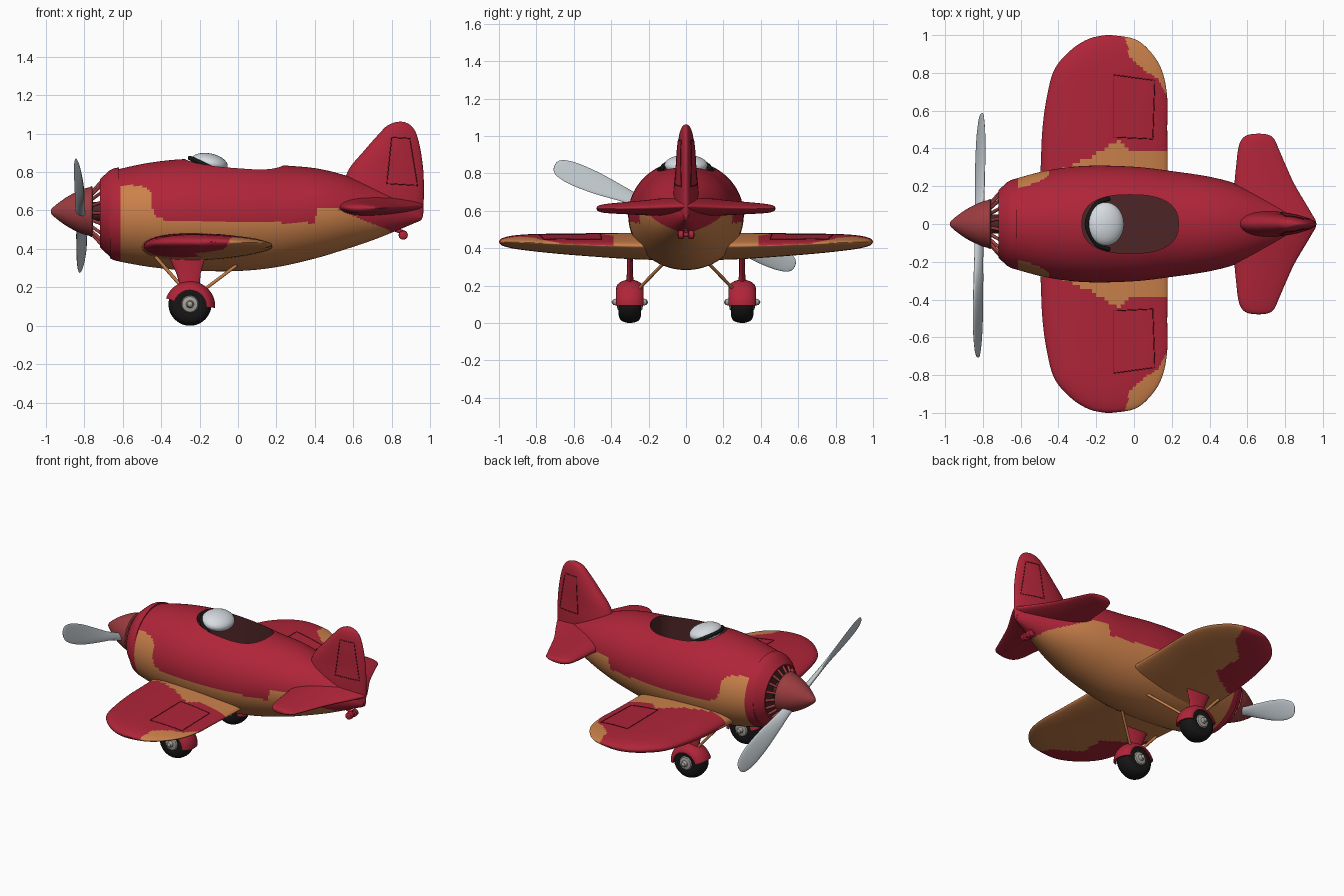
import bpy, bmesh, math
from mathutils import Vector, Matrix
from mathutils.bvhtree import BVHTree

if "Cube" in bpy.data.objects:
    bpy.data.objects.remove(bpy.data.objects["Cube"])

def material(name, rgb):
    m = bpy.data.materials.new(name)
    m.diffuse_color = (*rgb, 1)
    m.use_nodes = True
    m.node_tree.nodes["Principled BSDF"].inputs["Base Color"].default_value = m.diffuse_color
    return m

RED = material("red paint", (0.43, 0.018, 0.04))
ORANGE = material("orange paint", (0.60, 0.22, 0.07))
SPIN = material("dull red", (0.33, 0.045, 0.05))
GREY = material("blade grey", (0.54, 0.59, 0.62))
GLASS = material("pale glass", (0.68, 0.72, 0.76))
BLACK = material("black rubber", (0.008, 0.008, 0.008))
STEEL = material("hub steel", (0.38, 0.36, 0.33))
DARK = material("cockpit brown", (0.075, 0.018, 0.019))
LINE = material("seam dark red", (0.12, 0.008, 0.014))
TAU = 2 * math.pi

def spline(keys, n):
    """Catmull-Rom resampling of key tuples, n steps per span."""
    out = []
    for i in range(len(keys) - 1):
        p = [keys[max(0, min(len(keys) - 1, i + k))] for k in (-1, 0, 1, 2)]
        for s in range(n):
            t = s / n
            out.append(tuple(0.5 * (2*b + (c-a)*t + (2*a-5*b+4*c-d)*t*t + (3*b-a-3*c+d)*t**3)
                             for a, b, c, d in zip(*p)))
    return out + [tuple(keys[-1])]

def lerp(pts, x):
    for (x0, v0), (x1, v1) in zip(pts, pts[1:]):
        if x <= x1:
            return v0 + (v1 - v0) * max(0, (x - x0)) / (x1 - x0)
    return pts[-1][1]

def loft(name, rings, mats, rule=None):
    """Skin closed rings of points and cap both ends."""
    bm = bmesh.new()
    vs = [[bm.verts.new(p) for p in r] for r in rings]
    n = len(rings[0])
    for a, b in zip(vs, vs[1:]):
        for j in range(n):
            bm.faces.new((a[j], a[(j+1) % n], b[(j+1) % n], b[j]))
    bm.faces.new(vs[0])
    bm.faces.new(vs[-1])
    bmesh.ops.recalc_face_normals(bm, faces=bm.faces)
    bm.normal_update()
    for f in bm.faces:
        f.smooth = True
        if rule:
            f.material_index = rule(f.calc_center_median(), f.normal)
    me = bpy.data.meshes.new(name)
    bm.to_mesh(me)
    bm.free()
    for m in mats:
        me.materials.append(m)
    ob = bpy.data.objects.new(name, me)
    bpy.context.collection.objects.link(ob)
    return ob

def lathe(name, prof, centre, axis, mat, n=48):
    """Spin (offset, radius) points round the x or y axis."""
    def pt(o, r, t):
        c, s = r * math.cos(t), r * math.sin(t)
        return Vector(centre) + Vector((o, c, s) if axis == "x" else (c, o, s))
    return loft(name, [[pt(o, max(r, 1e-4), TAU*j/n) for j in range(n)] for o, r in prof], [mat])

def tube(name, pts, r, mat, cyclic=False):
    cu = bpy.data.curves.new(name, "CURVE")
    cu.dimensions = "3D"
    cu.bevel_depth, cu.bevel_resolution, cu.use_fill_caps = r, 2, True
    sp = cu.splines.new("POLY")
    sp.points.add(len(pts) - 1)
    for p, q in zip(sp.points, pts):
        p.co = (*q, 1)
    sp.use_cyclic_u = cyclic
    cu.materials.append(mat)
    ob = bpy.data.objects.new(name, cu)
    bpy.context.collection.objects.link(ob)
    return ob

def foil(lead, trail, half, n=64):
    """Rounded aerofoil section as (x, thickness) points."""
    c, a = (lead + trail) / 2, (trail - lead) / 2
    return [(c + a*math.cos(TAU*j/n), half*math.sin(TAU*j/n)*(1 - 0.3*math.cos(TAU*j/n))) for j in range(n)]

def mirrored(keys):
    return [(-k[0], *k[1:]) for k in reversed(keys[1:])] + keys

# Fuselage: x, top, bottom, half width
hull = [(-.665,.80,.35,.225), (-.62,.815,.335,.242), (-.45,.85,.305,.285), (-.25,.868,.287,.308),
        (0,.86,.285,.303), (.2,.838,.305,.28), (.4,.82,.35,.25), (.55,.785,.395,.21),
        (.7,.73,.445,.145), (.85,.665,.505,.07), (.955,.6,.55,.015)]
edge = [(-.5,.73), (-.455,.70), (-.45,.62), (-.42,.56), (-.3,.54), (.40,.535), (.41,.615), (.55,.605),
        (.62,.56), (.78,.50), (.82,.46)]
def hull_rule(c, n):
    return 1 if c.x > -.615 and c.z < lerp(edge, c.x) else 0
def oval(x, t, b, w, n=112):
    return [(x, w*math.cos(TAU*j/n), (t+b)/2 + (t-b)/2*math.sin(TAU*j/n)) for j in range(n)]
fuselage = loft("fuselage", [oval(*k) for k in spline(hull, 16)], [RED, ORANGE, DARK], hull_rule)

# Cockpit opening
def plan(z, n=64):
    p = lambda v: math.copysign(abs(v) ** 0.8, v)
    return [(-.02 + .255*p(math.cos(TAU*j/n)), .155*p(math.sin(TAU*j/n)), z) for j in range(n)]
cutter = loft("cockpit_cutter", [plan(.56), plan(1.0)], [RED, ORANGE, DARK], lambda c, n: 2)
cutter.hide_render = True
mod = fuselage.modifiers.new("cockpit", "BOOLEAN")
mod.object, mod.operation, mod.solver = cutter, "DIFFERENCE", "EXACT"
bpy.context.view_layer.objects.active = fuselage
bpy.ops.object.modifier_apply(modifier="cockpit")
bpy.data.objects.remove(cutter)

# Windscreen and its black frame
bpy.ops.mesh.primitive_uv_sphere_add(segments=40, ring_count=20, radius=1, location=(-.15, 0, .845), rotation=(0, .2, 0))
screen = bpy.context.object
screen.name = "windscreen"
screen.scale = (.098, .115, .052)
screen.data.materials.append(GLASS)
tube("windscreen_frame", spline([(-.13,-.135,.815), (-.2,-.105,.85), (-.25,0,.873), (-.2,.105,.85), (-.13,.135,.815)], 8), .012, BLACK)

# Nose: cowl ring, intake back, vanes, spinner
HUB = (0, 0, .585)
lathe("cowl", [(-.66,.15), (-.70,.158), (-.718,.168), (-.718,.178), (-.70,.195), (-.67,.222), (-.65,.233), (-.62,.239), (-.62,.2)], HUB, "x", RED, 64)
lathe("intake_back", [(-.69,.16), (-.66,.17)], HUB, "x", DARK)
for i in range(18):
    a = TAU * i / 18
    ring = lambda x, r: (x, r*math.cos(a), .587 + r*math.sin(a))
    tube("intake_vane", [ring(-.765, .105), ring(-.70, .178)], .009, SPIN)
lathe("spinner", spline([(-.974,0), (-.965,.02), (-.90,.07), (-.83,.108), (-.775,.126), (-.757,.122), (-.757,0)], 5), (0, 0, .594), "x", SPIN)
lathe("propeller_shaft", [(-.76,.05), (-.67,.05)], (0, 0, .594), "x", DARK)

# Propeller: span, half chord, half thickness, twist
blade = [(0,.03,.016,.9), (.15,.03,.015,.8), (.3,.046,.012,.55), (.45,.062,.010,.42), (.58,.064,.008,.35),
         (.66,.05,.006,.3), (.69,.028,.004,.3), (.697,.004,.002,.3)]
span = Vector((-.015, -.923, .385)).normalized()
flat = Vector((0, .385, .923))
def blade_ring(s, w, h, tw, n=24):
    side = -1 if s < 0 else 1
    chord = flat*math.cos(tw)*side + Vector((-1, 0, 0))*math.sin(tw)
    thick = span.cross(chord)
    o = Vector((-.82, -.06, .573)) + span*s
    return [o + chord*w*math.cos(TAU*j/n) + thick*h*math.sin(TAU*j/n) for j in range(n)]
for s, nm in ((1, "propeller_blade_upper"), (-1, "propeller_blade_lower")):
    loft(nm, [blade_ring(k[0]*s + s*1e-5, *k[1:]) for k in spline(blade, 6)], [GREY])

# Wing: y, leading x, trailing x, half thickness, mid z
wing = [(0,-.51,.18,.072,.41), (.28,-.495,.178,.068,.412), (.5,-.485,.176,.06,.418), (.68,-.46,.175,.052,.424),
        (.82,-.42,.145,.044,.43), (.92,-.335,.08,.034,.433), (.98,-.24,.0,.02,.434), (1.0,-.15,-.12,.003,.435)]
root = [(-.5,.28), (-.39,.29), (-.22,.36), (-.08,.445), (-.02,.385), (.18,.385)]
tip = [(-.045,.98), (-.02,.88), (.06,.81), (.13,.765), (.18,.66)]
under = [(.28,-.6), (.4,-.42), (.55,-.2), (.75,-.22), (.88,-.08), (1.0,-.05)]
def wing_rule(c, n):
    y = abs(c.y)
    if n.z < -.05:
        return int(c.x > lerp(under, y))
    return int(y < lerp(root, c.x) or (c.x > -.045 and y > lerp(tip, c.x)))
wings = loft("wings", [[(x, k[0], k[4] + t) for x, t in foil(*k[1:4], 96)] for k in spline(mirrored(wing), 11)],
             [RED, ORANGE], wing_rule)

# Tailplane and fin
tail = [(0,.51,.965,.055,.625), (.065,.515,.935,.05,.622), (.2,.53,.855,.04,.617), (.3,.54,.808,.033,.615),
        (.4,.552,.765,.026,.613), (.45,.572,.742,.02,.612), (.472,.605,.712,.012,.612), (.478,.65,.67,.002,.612)]
loft("tailplane", [[(x, k[0], k[4] + t) for x, t in foil(*k[1:4])] for k in spline(mirrored(tail), 6)], [RED])
fin = [(.54,.86,.935,.02), (.57,.72,.962,.05), (.68,.56,.967,.065), (.80,.57,.965,.056), (.915,.66,.95,.047), (1.0,.735,.928,.036),
       (1.04,.775,.902,.025), (1.058,.815,.872,.012), (1.062,.84,.85,.002)]
tailfin = loft("tail_fin", [[(x, t, k[0]) for x, t in foil(*k[1:])] for k in spline(fin, 8)], [RED])

# Panel seams laid on the surfaces
def seam(name, target, corners, origin, direction):
    me = target.data
    tree = BVHTree.FromPolygons([v.co for v in me.vertices], [p.vertices[:] for p in me.polygons])
    pts = []
    for a, b in zip(corners, corners[1:] + corners[:1]):
        for i in range(8):
            p = Vector(a).lerp(Vector(b), i / 8)
            hit = tree.ray_cast(origin(p), Vector(direction))[0]
            if hit:
                pts.append(hit)
    tube(name, pts, .0025, LINE, True)
for s in (1, -1):
    seam("aileron_seam", wings, [(-.11, .46*s), (.10, .45*s), (.11, .76*s), (-.11, .79*s)],
         lambda p: Vector((p.x, p.y, 1)), (0, 0, -1))
    seam("rudder_seam", tailfin, [(.80, .98), (.895, .975), (.935, .73), (.775, .74)],
         lambda p: Vector((p.x, s, p.y)), (0, -s, 0))

# Landing gear, both sides
def fender_ring(a, y0, n=14):
    pts = []
    for rx, ry, sgn in ((.047, .074, 1), (.036, .064, -1)):
        for i in range(n):
            b = sgn * (-math.pi/2 + math.pi*i/(n-1))
            r = .085 + rx*math.cos(b)
            pts.append((-.25 + r*math.cos(a), y0 + ry*math.sin(b), .1 + r*math.sin(a)))
    return pts
for s, side in ((1, "right"), (-1, "left")):
    y = .3 * s
    c = (-.25, y, .112)
    lathe(side + "_tyre", spline([(-.058,.04), (-.06,.07), (-.045,.1), (0,.112), (.045,.1), (.06,.07), (.058,.04)], 4), c, "y", BLACK)
    lathe(side + "_hub", [(-.098,0), (-.09,.014), (-.07,.02), (-.066,.04), (-.055,.048), (.055,.048), (.066,.04), (.07,.02), (.09,.014), (.098,0)], c, "y", STEEL, 32)
    loft(side + "_fender", [fender_ring(math.radians(-3 + 164*i/32), y) for i in range(33)], [RED])
    leg = [(.20,-.30,-.20,.022), (.27,-.32,-.195,.015), (.36,-.36,-.17,.015)]
    loft(side + "_leg", [[(x, y + t, k[0]) for x, t in foil(*k[1:], 32)] for k in leg], [RED])
    tube(side + "_front_strut", [(-.43, y, .36), (-.29, y, .20)], .009, ORANGE)
    tube(side + "_rear_strut", [(.0, .12*s, .32), (-.18, .25*s, .185)], .009, ORANGE)

# Tail wheel
tube("tail_wheel_leg", [(.79, 0, .53), (.81, 0, .505), (.86, 0, .485)], .012, RED)
lathe("tail_wheel", [(-.045,.008), (-.04,.022), (-.015,.024), (-.012,.012), (.012,.012), (.015,.024), (.04,.022), (.045,.008)], (.86, 0, .472), "y", RED, 24)

# Smooth shading with sharp edges kept
bpy.ops.object.select_all(action="DESELECT")
for ob in bpy.data.objects:
    if ob.type == "MESH":
        ob.select_set(True)
        bpy.context.view_layer.objects.active = ob
bpy.ops.object.shade_smooth_by_angle(angle=math.radians(40))
